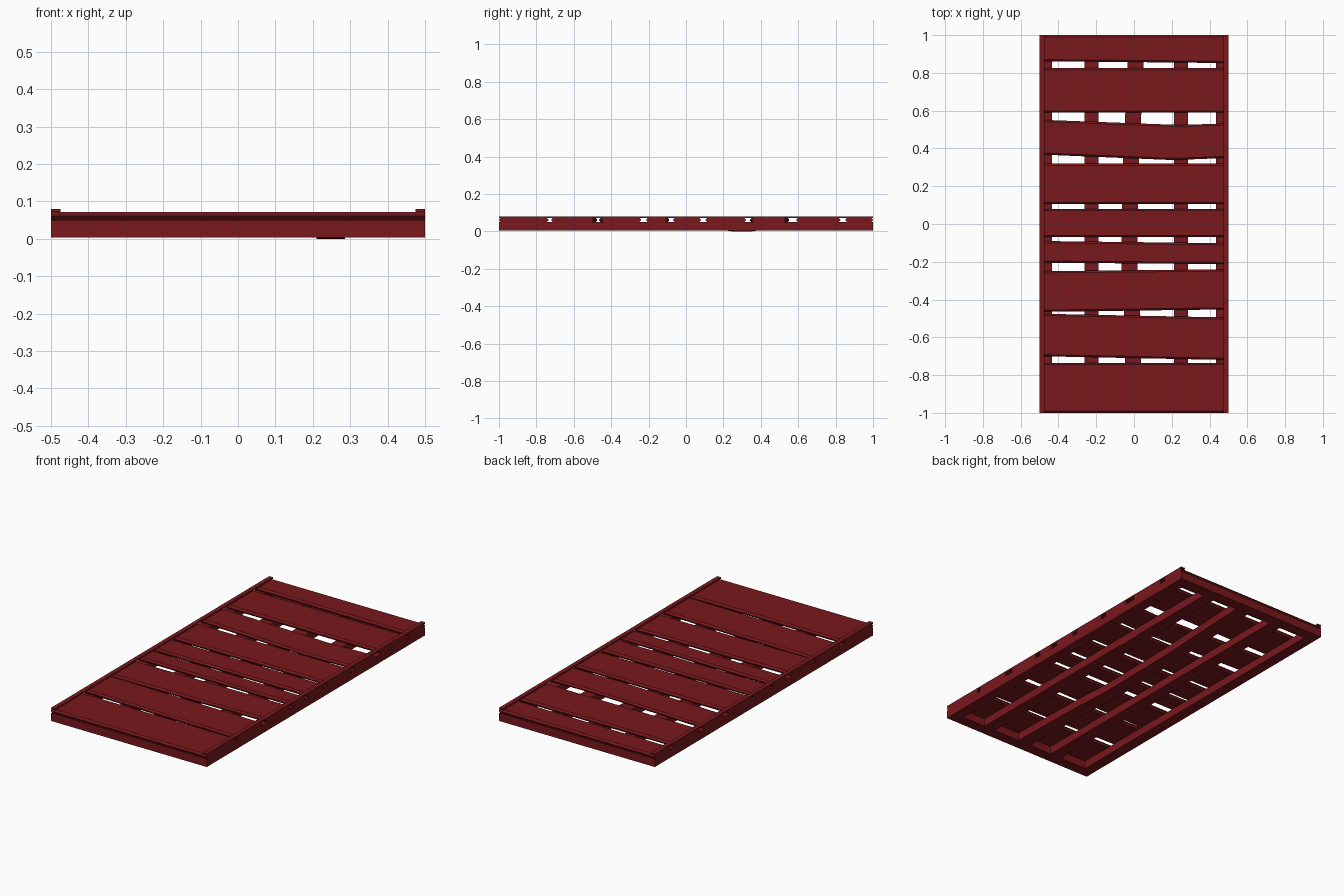
import bpy, bmesh

if "Cube" in bpy.data.objects:
    bpy.data.objects.remove(bpy.data.objects["Cube"])

red = bpy.data.materials.new("dark_red_paint")
red.diffuse_color = (0.19, 0.009, 0.012, 1)
red.use_nodes = True
red.node_tree.nodes["Principled BSDF"].inputs["Base Color"].default_value = red.diffuse_color


def loft(name, rings):
    """Skin a list of equal-length rings and cap both ends."""
    bm = bmesh.new()
    vs = [[bm.verts.new(p) for p in r] for r in rings]
    n = len(rings[0])
    for a, b in zip(vs, vs[1:]):
        for i in range(n):
            j = (i + 1) % n
            bm.faces.new((a[i], a[j], b[j], b[i]))
    bm.faces.new(vs[0])
    bm.faces.new(vs[-1])
    bmesh.ops.recalc_face_normals(bm, faces=bm.faces)
    me = bpy.data.meshes.new(name)
    bm.to_mesh(me)
    bm.free()
    me.materials.append(red)
    ob = bpy.data.objects.new(name, me)
    bpy.context.collection.objects.link(ob)
    return ob


def box(name, x0, x1, y0, y1, z0, z1):
    return loft(name, [[(x0, y, z0), (x1, y, z0), (x1, y, z1), (x0, y, z1)]
                       for y in (y0, y1)])


def plank(name, stations, c=0.009):
    """Deck board along x with chamfered long edges; stations are (x, y_low, y_high, drop)."""
    rings = []
    for x, a, b, d in stations:
        z0, z1 = 0.05, 0.072 - d
        rings.append([(x, a + c, z0), (x, b - c, z0), (x, b, z0 + c), (x, b, z1 - c),
                      (x, b - c, z1), (x, a + c, z1), (x, a, z1 - c), (x, a, z0 + c)])
    return loft(name, rings)


def joist(name, stations, w=0.075):
    """Lengthwise support; stations are (y, x_centre, z_bottom)."""
    return loft(name, [[(x - w / 2, y, z), (x + w / 2, y, z),
                        (x + w / 2, y, 0.05), (x - w / 2, y, 0.05)] for y, x, z in stations])


# Outer frame and the cap strips above the plank ends
for side, s in (("left", -1), ("right", 1)):
    xs = sorted((s * 0.5, s * 0.435))
    box(side + "_rail", *xs, -1, 1, 0.004, 0.05)
    xs = sorted((s * 0.5, s * 0.475))
    box(side + "_cap_strip", *xs, -1, 1, 0.072, 0.08)
for end, s in (("front", -1), ("back", 1)):
    ys = sorted((s * 1.0, s * 0.935))
    box(end + "_end_board", -0.435, 0.435, *ys, 0.004, 0.05)

# Joists, the middle one slightly warped and the right one sagging
joist("left_joist", [(-0.935, -0.225, 0.004), (0.935, -0.225, 0.004)])
joist("middle_joist", [(-0.935, 0.0, 0.004), (-0.47, -0.01, 0.004), (-0.22, -0.025, 0.004),
                       (0.3, -0.018, 0.004), (0.56, -0.005, 0.004), (0.935, 0.012, 0.004)], 0.085)
joist("right_joist", [(-0.935, 0.248, 0.004), (0.22, 0.248, 0.004), (0.25, 0.248, 0.0),
                      (0.35, 0.248, 0.0), (0.38, 0.248, 0.004), (0.935, 0.248, 0.004)])

# Deck planks: y_low and y_high at the left end, then at the right end
planks = [(-1.0, -0.735, -1.0, -0.735), (-0.70, -0.475, -0.72, -0.495),
          (-0.465, -0.25, -0.452, -0.24), (-0.205, -0.09, -0.212, -0.102),
          (-0.07, 0.08, -0.07, 0.08), (0.105, 0.32, 0.105, 0.32),
          (0.59, 0.825, 0.59, 0.825), (0.862, 1.0, 0.852, 1.0)]
for i, (a, b, c, d) in enumerate(planks):
    plank(f"plank_{i + 1}", [(-0.5, a, b, 0), (0.5, c, d, 0)])

# Warped plank
plank("warped_plank", [(-0.5, 0.368, 0.552, 0), (0.17, 0.34, 0.527, 0.002),
                       (0.25, 0.34, 0.525, 0.002), (0.5, 0.35, 0.532, 0)])
